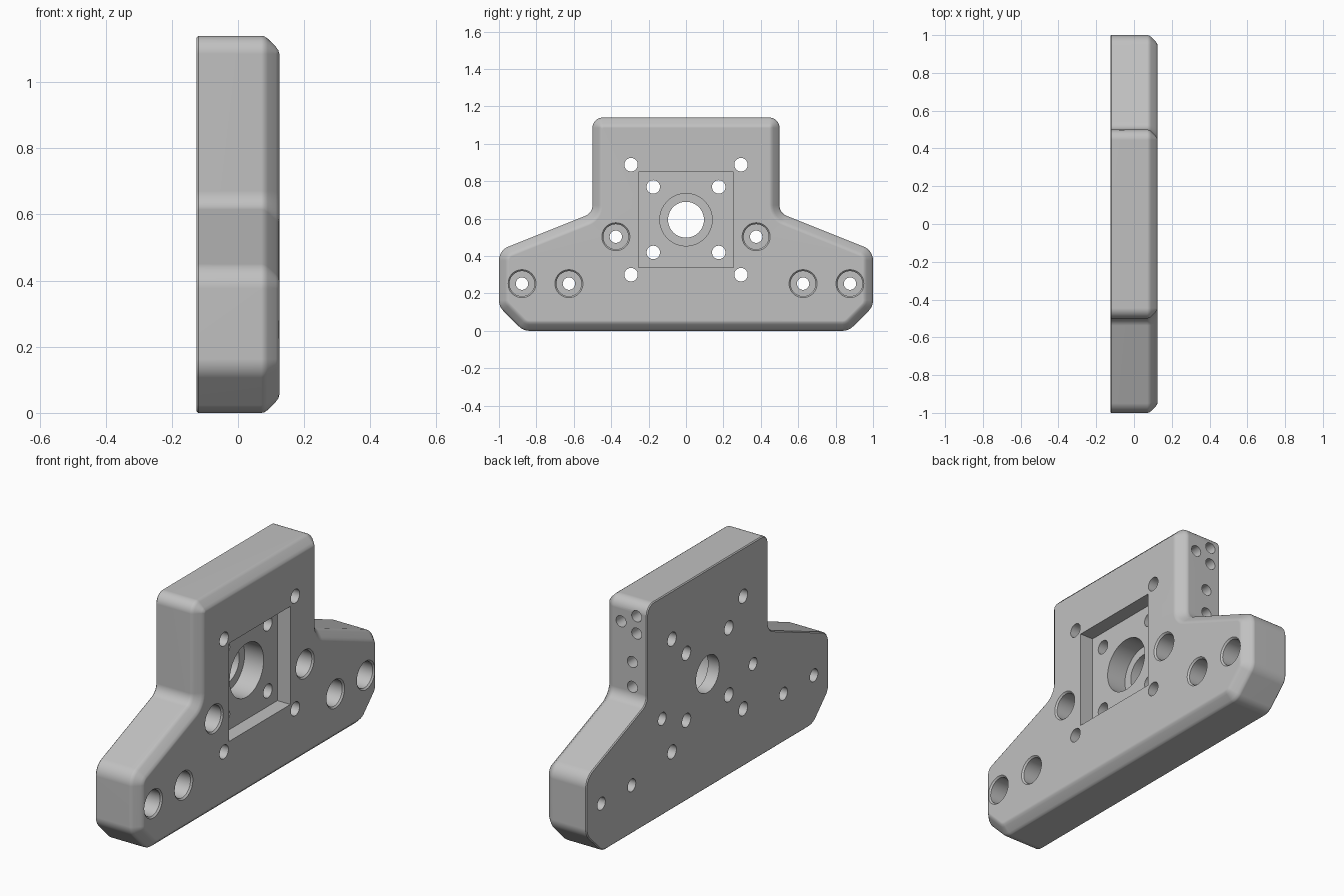
import bpy, bmesh, math
from mathutils import Vector, Matrix

if "Cube" in bpy.data.objects:
    bpy.data.objects.remove(bpy.data.objects["Cube"], do_unlink=True)

HALF = 0.125     # half thickness of the plate
MID = 0.594      # height of the bore centre

grey = bpy.data.materials.new("machined grey")
grey.use_nodes = True
grey.diffuse_color = (0.53, 0.53, 0.53, 1)
grey.node_tree.nodes["Principled BSDF"].inputs["Base Color"].default_value = (0.53, 0.53, 0.53, 1)


def make_object(name, bm):
    bmesh.ops.recalc_face_normals(bm, faces=bm.faces)
    mesh = bpy.data.meshes.new(name)
    bm.to_mesh(mesh)
    bm.free()
    mesh.materials.append(grey)
    obj = bpy.data.objects.new(name, mesh)
    bpy.context.scene.collection.objects.link(obj)
    return obj


def loft(bm, rings):
    """Skin equal-length rings of points and cap both ends."""
    loops = [[bm.verts.new(p) for p in ring] for ring in rings]
    for a, b in zip(loops, loops[1:]):
        for i in range(len(a)):
            j = (i + 1) % len(a)
            bm.faces.new((a[i], a[j], b[j], b[i]))
    bm.faces.new(loops[0][::-1])
    bm.faces.new(loops[-1])


# Half outline: y, z, corner radius; mirrored to the other side
half = [(0.87, 0, 0.08), (1, 0.13, 0.08), (1, 0.43, 0.08),
        (0.5, 0.63, 0.06), (0.5, 1.14, 0.055)]
corners = half + [(-y, z, r) for y, z, r in reversed(half)]


def outline(inset, steps=8):
    """Rounded outline moved inward by the inset, as (y, z) points."""
    pts = []
    n = len(corners)
    for i, (y, z, r) in enumerate(corners):
        p = Vector((y, z))
        d1 = (p - Vector(corners[i - 1][:2])).normalized()
        d2 = (Vector(corners[(i + 1) % n][:2]) - p).normalized()
        n1, n2 = Vector((-d1.y, d1.x)), Vector((-d2.y, d2.x))
        turn = d1.x * d2.y - d1.y * d2.x
        side = 1 if turn > 0 else -1
        rad = max(r - side * inset, 0.006)
        miter = (n1 + n2) / (1 + n1.dot(n2))
        centre = p + miter * (inset + side * rad)
        a1 = math.atan2(-side * n1.y, -side * n1.x)
        sweep = side * math.acos(max(-1, min(1, n1.dot(n2))))
        for k in range(steps + 1):
            a = a1 + sweep * k / steps
            pts.append(centre + Vector((math.cos(a), math.sin(a))) * rad)
    return pts


# Plate body: fine rear edge break, broad softened front chamfer
section = [(-HALF, 0.005), (-HALF + 0.005, 0), (0.07, 0), (0.08, 0.002),
           (0.09, 0.009), (0.114, 0.033), (0.122, 0.044), (HALF, 0.055)]
bm = bmesh.new()
loft(bm, [[(x, p.x, p.y) for p in outline(d)] for x, d in section])
body = make_object("mounting_plate", bm)

# Square pocket cutter
bm = bmesh.new()
bmesh.ops.create_cube(bm, size=1, matrix=Matrix.Translation((0.15, 0, MID))
                      @ Matrix.Diagonal((0.2, 0.508, 0.512, 1)))
pocket = make_object("pocket_cutter", bm)


# Turned cutters: profile is (position along axis, radius)
def turned(bm, origin, axis, profile, sides=40):
    o, ax = Vector(origin), Vector(axis)
    u = Vector((0, 0, 1))
    v = ax.cross(u)
    angles = [2 * math.pi * i / sides for i in range(sides)]
    loft(bm, [[o + ax * t + (u * math.cos(a) + v * math.sin(a)) * r for a in angles]
              for t, r in profile])


bm = bmesh.new()
X = (1, 0, 0)

# Stepped centre bore
turned(bm, (0, 0, MID), X, [(-0.2, 0.096), (-0.06, 0.096), (-0.06, 0.14), (0.09, 0.14)], 64)

# Two square patterns of through holes
for reach in (0.175, 0.294):
    for sy in (-1, 1):
        for sz in (-1, 1):
            turned(bm, (0, sy * reach, MID + sz * reach), X, [(-0.2, 0.036), (0.2, 0.036)], 32)

# Counterbored screw holes with a chamfered rim
bore = [(-0.2, 0.033), (-0.025, 0.033), (-0.025, 0.067),
        (HALF - 0.008, 0.067), (HALF, 0.075), (0.2, 0.075)]
for y, z in ((0.375, 0.503), (0.626, 0.252), (0.877, 0.252)):
    for s in (-1, 1):
        turned(bm, (0, s * y, z), X, bore)

# Blind holes in one side of the upper block
for x, z in ((0.025, 1.02), (-0.065, 1.07), (-0.065, 0.98), (-0.04, 0.825), (-0.04, 0.695)):
    turned(bm, (x, 0.5, z), (0, 1, 0), [(-0.16, 0.004), (-0.14, 0.029), (0.1, 0.029)], 24)
holes = make_object("hole_cutter", bm)

# Cut the plate, then drop the cutters
bpy.context.view_layer.objects.active = body
for o in bpy.context.selected_objects:
    o.select_set(False)
body.select_set(True)
for cutter in (pocket, holes):
    cutter.hide_render = True
    mod = body.modifiers.new(cutter.name, "BOOLEAN")
    mod.operation = "DIFFERENCE"
    mod.solver = "EXACT"
    mod.object = cutter
    bpy.ops.object.modifier_apply(modifier=mod.name)
    bpy.data.objects.remove(cutter, do_unlink=True)

bpy.ops.object.shade_smooth_by_angle(angle=math.radians(32))
weighted = body.modifiers.new("weighted normals", "WEIGHTED_NORMAL")
weighted.keep_sharp = True
